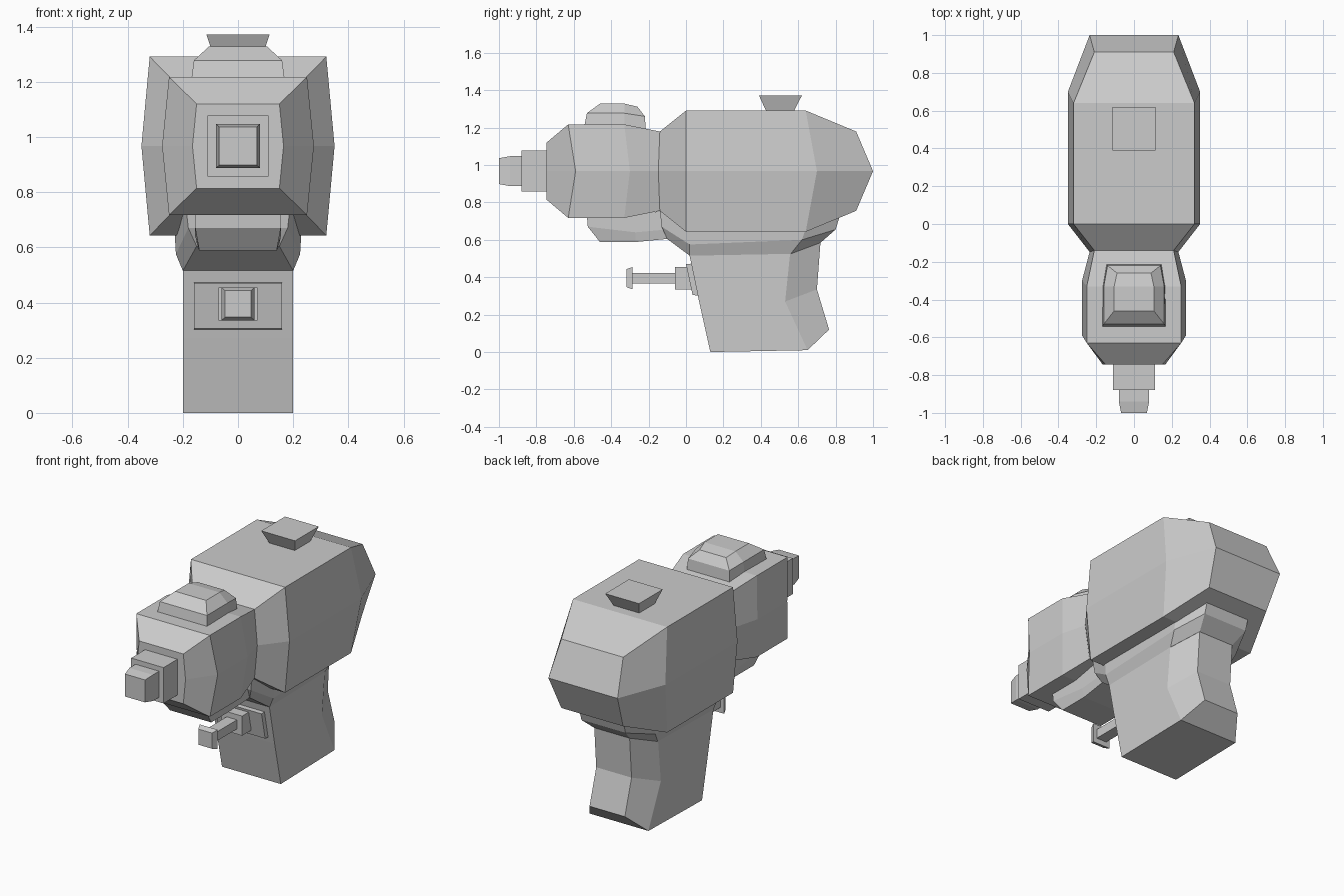
import bpy, bmesh


def loft(name, rings):
    """Skin rings given as right-half points (x, y, z); each is mirrored in x."""
    bm = bmesh.new()
    loops, n = [], len(rings[0])
    for half in rings:
        pts = list(half) + [(-x, y, z) for x, y, z in reversed(half)]
        loops.append([bm.verts.new(p) for p in pts])
    m = 2 * n
    for a, b in zip(loops, loops[1:]):
        for i in range(m):
            j = (i + 1) % m
            bm.faces.new((a[i], a[j], b[j], b[i]))
    for r in (loops[0], loops[-1]):          # caps as strips across x
        for i in range(n - 1):
            bm.faces.new((r[i], r[i + 1], r[m - 2 - i], r[m - 1 - i]))
    bmesh.ops.recalc_face_normals(bm, faces=bm.faces)
    me = bpy.data.meshes.new(name)
    bm.to_mesh(me)
    bm.free()
    ob = bpy.data.objects.new(name, me)
    bpy.context.collection.objects.link(ob)
    return ob


def hexa(y, ymid, w, wmid, h, zc=0.967):
    """Upright six-sided ring."""
    return [(w, y, zc + h), (wmid, ymid, zc), (w, y, zc - h)]


def square(y, w, h, zc):
    return [(w, y, zc + h), (w, y, zc - h)]


# main tank with tapered barrel housing
loft("body", [
    hexa(-0.745, -0.745, 0.15, 0.165, 0.153),
    hexa(-0.63, -0.59, 0.25, 0.275, 0.25),
    hexa(-0.33, -0.30, 0.25, 0.275, 0.25),
    hexa(-0.14, -0.148, 0.21, 0.235, 0.212),
    hexa(0.0, 0.0, 0.32, 0.35, 0.324),
    hexa(0.64, 0.70, 0.32, 0.35, 0.324),
    hexa(0.91, 1.0, 0.21, 0.235, 0.212)])

# stepped nozzle
loft("nozzle_base", [square(y, 0.11, 0.11, 0.967) for y in (-0.88, -0.72)])
loft("nozzle_tip", [square(-1.0, 0.068, 0.069, 0.967),
                    square(-0.94, 0.08, 0.08, 0.967),
                    square(-0.86, 0.08, 0.08, 0.967)])

# filler cap on the tank
loft("filler_cap", [[(0.085, 0.43, 1.285), (0.085, 0.575, 1.285)],
                    [(0.115, 0.39, 1.372), (0.115, 0.62, 1.372)]])

# dome on top of the barrel
loft("top_dome", [
    [(0.17, -0.545, 1.20), (0.165, -0.33, 1.20), (0.145, -0.215, 1.19)],
    [(0.16, -0.53, 1.277), (0.16, -0.33, 1.277), (0.14, -0.22, 1.26)],
    [(0.105, -0.46, 1.328), (0.105, -0.33, 1.328), (0.09, -0.26, 1.312)]])

# bulge under the barrel
loft("under_bulge", [
    [(0.155, -0.53, 0.73), (0.155, -0.27, 0.74), (0.155, -0.05, 0.76)],
    [(0.155, -0.525, 0.67), (0.155, -0.27, 0.64), (0.155, -0.05, 0.66)],
    [(0.14, -0.46, 0.588), (0.14, -0.27, 0.588), (0.15, -0.08, 0.607)]])

# saddle joining tank and grip
loft("grip_saddle", [
    [(0.19, -0.14, 0.76), (0.18, -0.13, 0.67), (0.15, -0.10, 0.604)],
    [(0.23, 0.02, 0.66), (0.225, 0.02, 0.575), (0.20, 0.02, 0.515)],
    [(0.23, 0.64, 0.66), (0.225, 0.62, 0.60), (0.20, 0.56, 0.525)],
    [(0.15, 0.82, 0.72), (0.15, 0.80, 0.655), (0.12, 0.72, 0.585)]])

# grip with chamfered back
loft("grip", [
    [(0.20, 0.01, 0.56), (0.20, 0.56, 0.56), (0.12, 0.72, 0.60)],
    [(0.20, 0.07, 0.27), (0.20, 0.53, 0.27), (0.12, 0.70, 0.335)],
    [(0.20, 0.13, 0.0), (0.20, 0.65, 0.01), (0.12, 0.765, 0.12)]])

# trigger: tilted plate, block, rod and pad
loft("trigger_plate", [[(0.16, 0.0, 0.47), (0.16, 0.035, 0.305)],
                       [(0.16, 0.06, 0.475), (0.16, 0.10, 0.298)]])
loft("trigger_block", [square(y, 0.07, 0.06, 0.395) for y in (-0.06, 0.06)])
loft("trigger_rod", [square(y, 0.035, 0.028, 0.395) for y in (-0.30, -0.04)])
loft("trigger_pad", [square(-0.318, 0.047, 0.048, 0.395),
                     square(-0.285, 0.06, 0.06, 0.395)])
